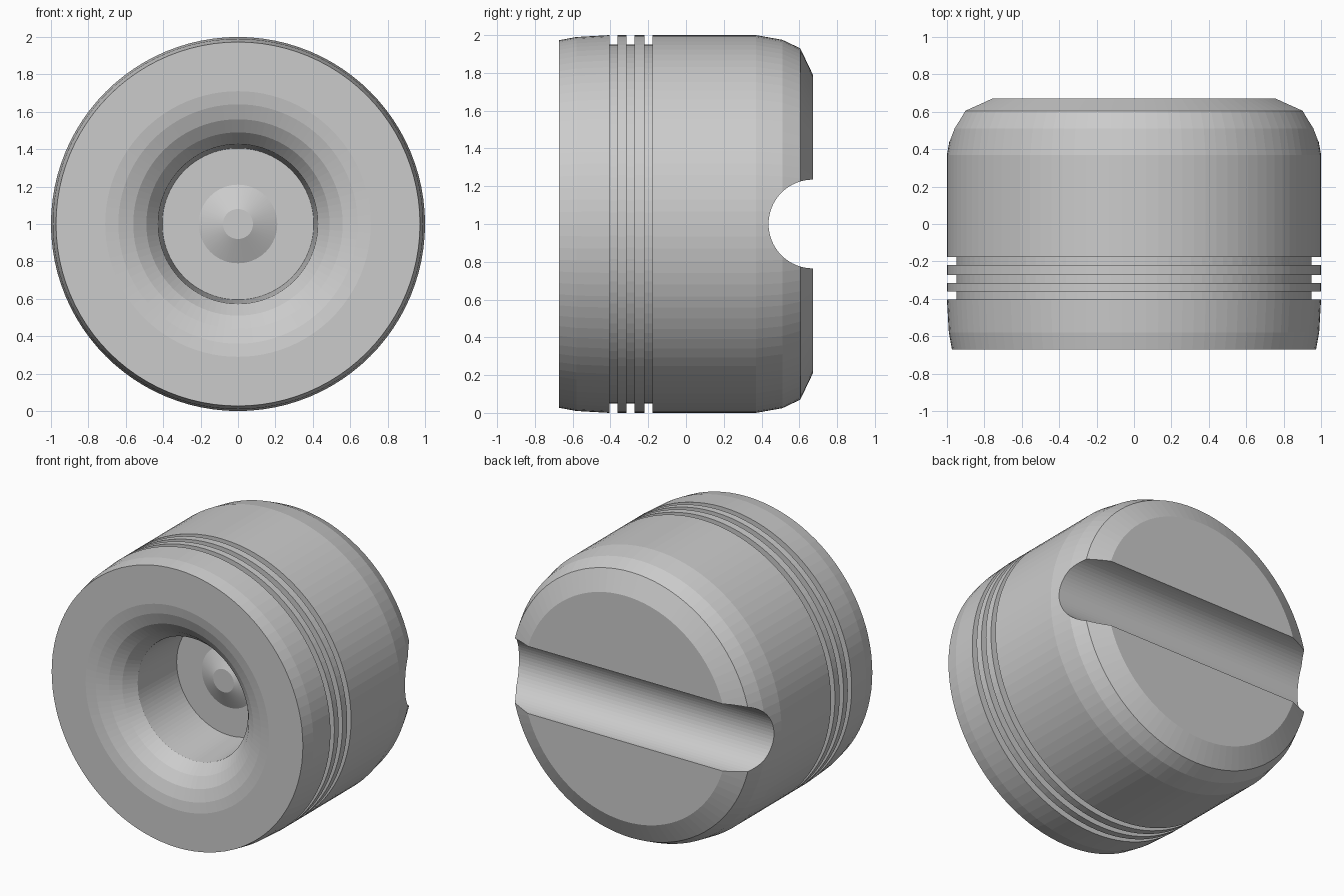
import bpy, bmesh, math

if "Cube" in bpy.data.objects:
    bpy.data.objects.remove(bpy.data.objects["Cube"])

SEG = 96


def lathe(name, profile):
    """Revolve (y, radius) points about the y axis through z = 1; ends close on poles."""
    bm = bmesh.new()
    rings = []
    for y, r in profile:
        if r == 0:
            rings.append([bm.verts.new((0, y, 1))])
        else:
            rings.append([bm.verts.new((r * math.sin(2 * math.pi * i / SEG), y,
                                        1 + r * math.cos(2 * math.pi * i / SEG)))
                          for i in range(SEG)])
    for a, b in zip(rings, rings[1:]):
        if len(a) == 1 or len(b) == 1:
            bm.faces.new(a if len(a) > 1 else b)
            continue
        for i in range(SEG):
            j = (i + 1) % SEG
            bm.faces.new((a[i], a[j], b[j], b[i]))
    for ring in rings:
        if len(ring) == 1:
            bm.verts.remove(ring[0])
    bmesh.ops.recalc_face_normals(bm, faces=bm.faces)
    mesh = bpy.data.meshes.new(name)
    bm.to_mesh(mesh)
    bm.free()
    obj = bpy.data.objects.new(name, mesh)
    bpy.context.collection.objects.link(obj)
    return obj


# Front socket: raised floor button, straight wall, flared mouth
profile = [(-0.16, 0), (-0.16, 0.08), (-0.10, 0.21), (-0.10, 0.405), (-0.38, 0.42),
           (-0.50, 0.427), (-0.58, 0.49), (-0.63, 0.56), (-0.66, 0.64), (-0.672, 0.71)]
# Outer front edge
profile += [(-0.672, 0.973), (-0.58, 0.99)]
# Three ring grooves
for y in (-0.405, -0.315, -0.22):
    profile += [(y, 1.0), (y, 0.95), (y + 0.043, 0.95), (y + 0.043, 1.0)]
# Rounded back shoulder and flat back
profile += [(0.37, 1.0), (0.51, 0.975), (0.605, 0.93), (0.672, 0.79), (0.672, 0)]
body = lathe("plug_body", profile)

# Half-round slot across the back
bpy.ops.mesh.primitive_cylinder_add(vertices=64, radius=0.235, depth=3,
                                    location=(0, 0.672, 1), rotation=(0, math.pi / 2, 0))
cutter = bpy.context.object
cutter.name = "slot_cutter"
cut = body.modifiers.new("slot", 'BOOLEAN')
cut.operation = 'DIFFERENCE'
cut.solver = 'EXACT'
cut.object = cutter
bpy.context.view_layer.objects.active = body
bpy.ops.object.select_all(action='DESELECT')
body.select_set(True)
bpy.ops.object.modifier_apply(modifier=cut.name)
bpy.data.objects.remove(cutter)
